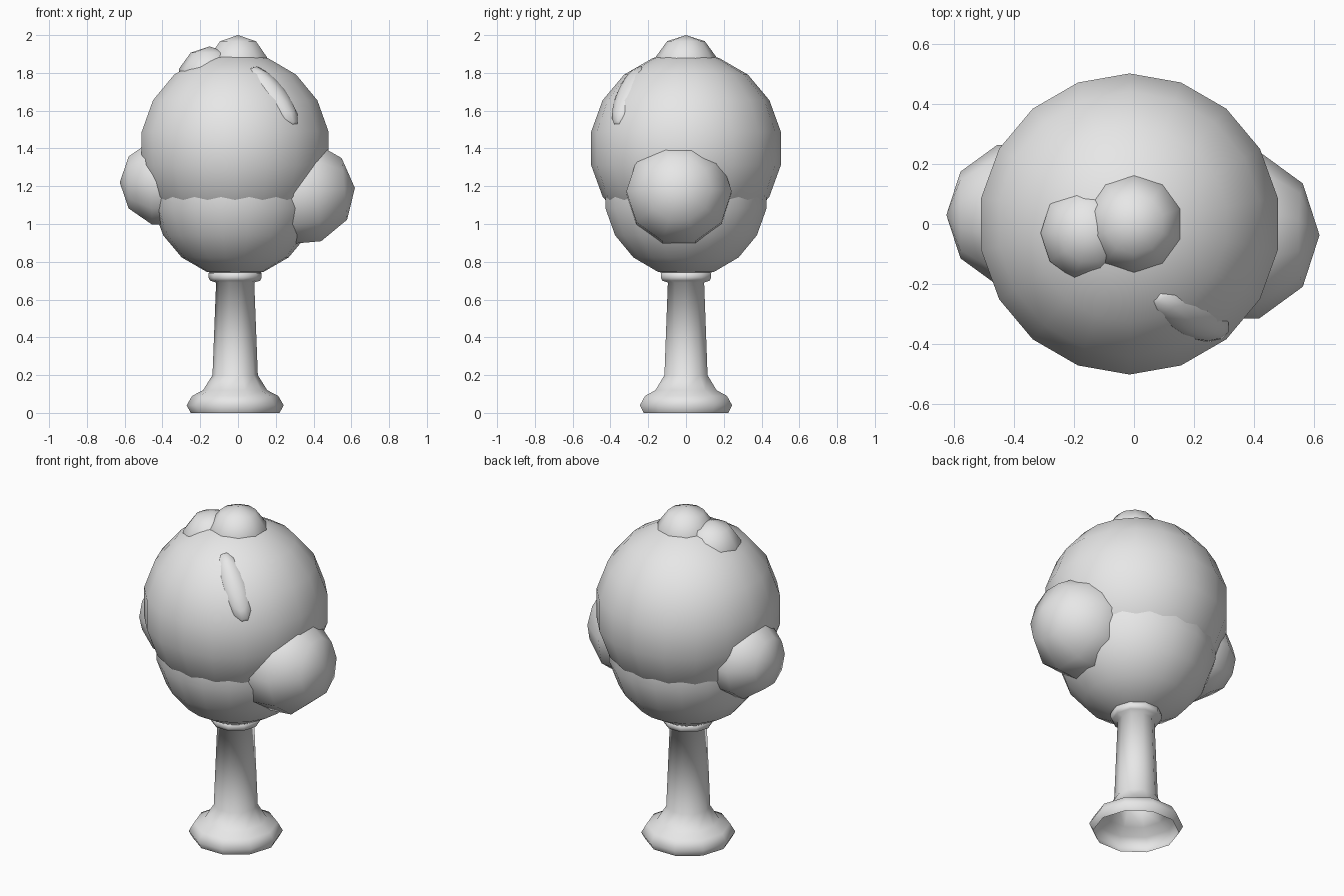
import bpy
import math
from mathutils import Vector, Matrix

if "Cube" in bpy.data.objects:
    bpy.data.objects.remove(bpy.data.objects["Cube"], do_unlink=True)

# One plain grey for the whole tree
grey = bpy.data.materials.new("light_grey")
grey.use_nodes = True
colour = (0.8, 0.8, 0.8, 1)
grey.diffuse_color = colour
grey.node_tree.nodes["Principled BSDF"].inputs["Base Color"].default_value = colour

AXIS_X = -0.015  # the trunk and crown stand slightly off centre


def finish(obj, name):
    obj.name = name
    obj.data.materials.append(grey)
    for poly in obj.data.polygons:
        poly.use_smooth = True
    return obj


def ball(name, centre, radius, segments, rings, rotation=(0, 0, 0)):
    bpy.ops.mesh.primitive_uv_sphere_add(
        segments=segments, ring_count=rings, radius=radius,
        location=centre, rotation=[math.radians(a) for a in rotation])
    return finish(bpy.context.object, name)


def lathe(name, profile, sides):
    verts, faces = [], []
    for r, z in profile:
        for i in range(sides):
            a = math.tau * i / sides
            verts.append((AXIS_X + r * math.cos(a), r * math.sin(a), z))
    for k in range(len(profile) - 1):
        for i in range(sides):
            j = (i + 1) % sides
            faces.append((k * sides + i, k * sides + j,
                          (k + 1) * sides + j, (k + 1) * sides + i))
    mesh = bpy.data.meshes.new(name)
    mesh.from_pydata(verts, [], faces)
    obj = bpy.data.objects.new(name, mesh)
    bpy.context.collection.objects.link(obj)
    return finish(obj, name)


# Trunk with flared, open foot and a collar under the foliage
lathe("trunk", [(0.235, 0), (0.257, 0.04), (0.228, 0.09), (0.17, 0.12),
                (0.12, 0.2), (0.101, 0.69), (0.132, 0.70),
                (0.14, 0.715), (0.14, 0.74), (0.10, 0.76)], 10)

# Main foliage balls
ball("upper_crown", (AXIS_X, 0, 1.40), 0.51, 18, 9)
ball("lower_crown", (AXIS_X, 0, 1.16), 0.44, 18, 9, (0, 0, 10))

# Side clumps, poles facing outward
ball("left_clump", (0.327, -0.037, 1.165), 0.293, 10, 5, (0, 85, 0))
ball("right_clump", (-0.38, 0.03, 1.22), 0.246, 10, 5, (0, -90, 0))

# Top clumps
ball("top_clump", (0, 0, 1.83), 0.17, 10, 5)
ball("top_side_clump", (-0.15, -0.03, 1.77), 0.17, 10, 5, (0, 0, 18))

# Low ridge of foliage on the front of the crown
out = Vector((0.225, -0.335, 0.305)).normalized()
along = Vector((0.18, -0.10, -0.23))
along = (along - out * along.dot(out)).normalized()
across = out.cross(along)
ridge = ball("front_ridge", (0, 0, 0), 1, 14, 8)
turn = Matrix((along, across, out)).transposed().to_4x4()
place = Matrix.Translation(Vector((AXIS_X, 0, 1.40)) + out * 0.448)
ridge.data.transform(place @ turn @ Matrix.Diagonal((0.21, 0.08, 0.07, 1)))
